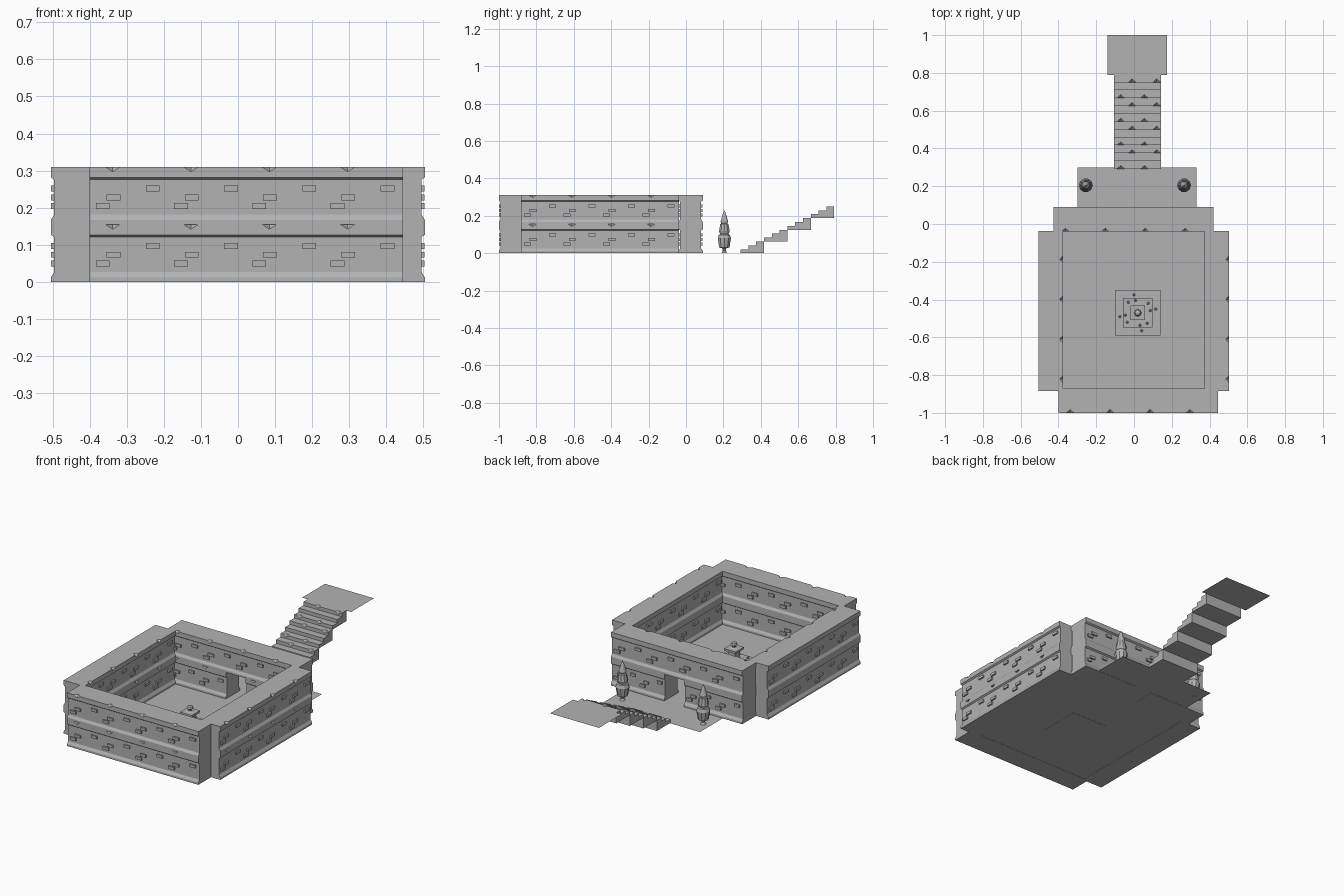
import bpy, bmesh, math
from mathutils import Vector, Matrix

if "Cube" in bpy.data.objects:
    bpy.data.objects.remove(bpy.data.objects["Cube"])

stone = bpy.data.materials.new("stone_grey")
stone.diffuse_color = (0.45, 0.45, 0.45, 1)
stone.use_nodes = True
stone.node_tree.nodes["Principled BSDF"].inputs["Base Color"].default_value = stone.diffuse_color


def make(name, bm):
    bmesh.ops.recalc_face_normals(bm, faces=bm.faces)
    me = bpy.data.meshes.new(name)
    bm.to_mesh(me)
    bm.free()
    me.materials.append(stone)
    ob = bpy.data.objects.new(name, me)
    bpy.context.collection.objects.link(ob)
    return ob


def place(mesh, name, matrix):
    ob = bpy.data.objects.new(name, mesh)
    ob.matrix_world = matrix
    bpy.context.collection.objects.link(ob)
    return ob


def extrude_x(bm, prof, x0, x1):
    a = [bm.verts.new((x0, y, z)) for y, z in prof]
    b = [bm.verts.new((x1, y, z)) for y, z in prof]
    n = len(prof)
    for i in range(n):
        bm.faces.new((a[i], a[(i + 1) % n], b[(i + 1) % n], b[i]))
    bm.faces.new(a)
    bm.faces.new(b[::-1])


def box(bm, c, s):
    m = Matrix.Translation(c) @ Matrix.Diagonal((*s, 1))
    bmesh.ops.create_cube(bm, size=1, matrix=m)


def chipped(body, chips):
    """Cut small triangular chips (x, front y, top z) out of front top edges."""
    bm = bmesh.new()
    for x, y, z in chips:
        pts = [(x - .02, y, z), (x + .02, y, z), (x, y, z - .013),
               (x, y + .018, z), (x, y - .02, z + .02)]
        vs = [bm.verts.new(p) for p in pts]
        bmesh.ops.convex_hull(bm, input=vs)
    cutter = make("chip_cutter", bm)
    cutter.hide_render = True
    mod = body.modifiers.new("chips", 'BOOLEAN')
    mod.operation = 'DIFFERENCE'
    mod.solver = 'EXACT'
    mod.object = cutter
    dg = bpy.context.evaluated_depsgraph_get()
    me = bpy.data.meshes.new_from_object(body.evaluated_get(dg))
    bpy.data.objects.remove(cutter)
    bpy.data.objects.remove(body)
    return me


# Wall segment: ledged profile, chipped top edge, loose bricks on both faces
L, D, H = 0.4225, 0.13, 0.155
half = [(0, 0), (0, .012), (.009, .026), (.009, .121), (0, .127), (0, H)]
bm = bmesh.new()
extrude_x(bm, half + [(D - y, z) for y, z in reversed(half)], 0, L)
wall_mesh = chipped(make("wall_body", bm), [(.062, 0, H), (.273, 0, H)])
bm = bmesh.new()
bm.from_mesh(wall_mesh)
for k in range(2):
    for x, z in ((.035, .05), (.064, .073), (.17, .097)):
        x += k * .211
        box(bm, (x, .006, z), (.037, .011, .016))
        box(bm, (L - x, D - .006, z), (.037, .011, .016))
bm.to_mesh(wall_mesh)
bm.free()

# Four walls, two tiers, two segments each; the back has a lower doorway
walls = [("front_wall", -.40, -1, 0), ("back_wall", -.425, -.04, 0),
         ("right_wall", .504, -.883, 90), ("left_wall", -.375, -.883, 90)]
for name, x, y, ang in walls:
    for tier in range(2):
        for seg in range(2):
            off, sx = seg * L, 1
            if name == "back_wall" and tier == 0:
                off, sx = ((0, .375 / L), (.502, .343 / L))[seg]
            m = (Matrix.Translation((x, y, tier * H))
                 @ Matrix.Rotation(math.radians(ang), 4, 'Z')
                 @ Matrix.Translation((off, 0, 0))
                 @ Matrix.Diagonal((sx, 1, 1, 1)))
            place(wall_mesh, f"{name}_{tier}_{seg}", m)


# Flat ground sheets
def sheet(name, x0, x1, y0, y1, z):
    bm = bmesh.new()
    bm.faces.new([bm.verts.new(p) for p in
                  ((x0, y0, z), (x1, y0, z), (x1, y1, z), (x0, y1, z))])
    make(name, bm).data.update()


sheet("courtyard_floor", -.385, .38, -.88, -.03, .001)
sheet("entrance_floor", -.30, .33, -.04, .30, .001)
sheet("upper_landing", -.14, .175, .79, 1.0, .25)

# Staircase: four blocks of three chipped steps
run, rise = .125 / 3, .0625 / 3
prof = [(0, 0)]
for i in range(3):
    prof += [(i * run, (i + 1) * rise), ((i + 1) * run, (i + 1) * rise)]
prof.append((.125, 0))
bm = bmesh.new()
extrude_x(bm, prof, -.105, .143)
stair_mesh = chipped(make("stair_body", bm), [
    (-.07, 0, rise), (.055, 0, rise),
    (-.01, 2 * run, 3 * rise), (.12, 2 * run, 3 * rise)])
for k in range(4):
    place(stair_mesh, f"stair_block_{k}",
          Matrix.Translation((0, .292 + .125 * k, .0625 * k)))


# Lathe for round parts
def lathe(name, prof, sides):
    bm = bmesh.new()
    rings = [[bm.verts.new((r * math.cos(2 * math.pi * i / sides),
                            r * math.sin(2 * math.pi * i / sides), z))
              for i in range(sides)] for r, z in prof]
    for a, b in zip(rings, rings[1:]):
        for i in range(sides):
            j = (i + 1) % sides
            bm.faces.new((a[i], a[j], b[j], b[i]))
    bm.faces.new(rings[0][::-1])
    bm.faces.new(rings[-1])
    return make(name, bm)


# Two tiered conifers beside the entrance
tree_prof = [(.016, 0), (.009, .012), (.011, .026), (.029, .03), (.037, .08),
             (.031, .098), (.024, .102), (.03, .118), (.023, .155),
             (.017, .158), (.021, .17), (.009, .21), (.001, .229)]
for name, x in (("left_tree", -.255), ("right_tree", .265)):
    lathe(name, tree_prof, 10).location = (x, .205, 0)

# Central stepped fountain with studs on its tiers
bm = bmesh.new()
cx, cy = .02, -.47
for w, z0, z1 in ((.24, 0, .02), (.155, .02, .045), (.045, .045, .1),
                  (.075, .1, .112)):
    box(bm, (cx, cy, (z0 + z1) / 2), (w, w, z1 - z0))
for i in range(4):
    r = Matrix.Rotation(i * math.pi / 2, 3, 'Z')
    for p in ((-.02, .095, .024), (.055, .05, .049), (-.012, .066, .049)):
        q = r @ Vector(p) + Vector((cx, cy, 0))
        bmesh.ops.create_icosphere(bm, subdivisions=1, radius=.008,
                                   matrix=Matrix.Translation(q))
make("fountain", bm)
lathe("fountain_finial", [(.022, .112), (.01, .118), (.01, .125), (.02, .132),
                          (.014, .142), (.002, .146)], 8).location = (cx, cy, 0)
